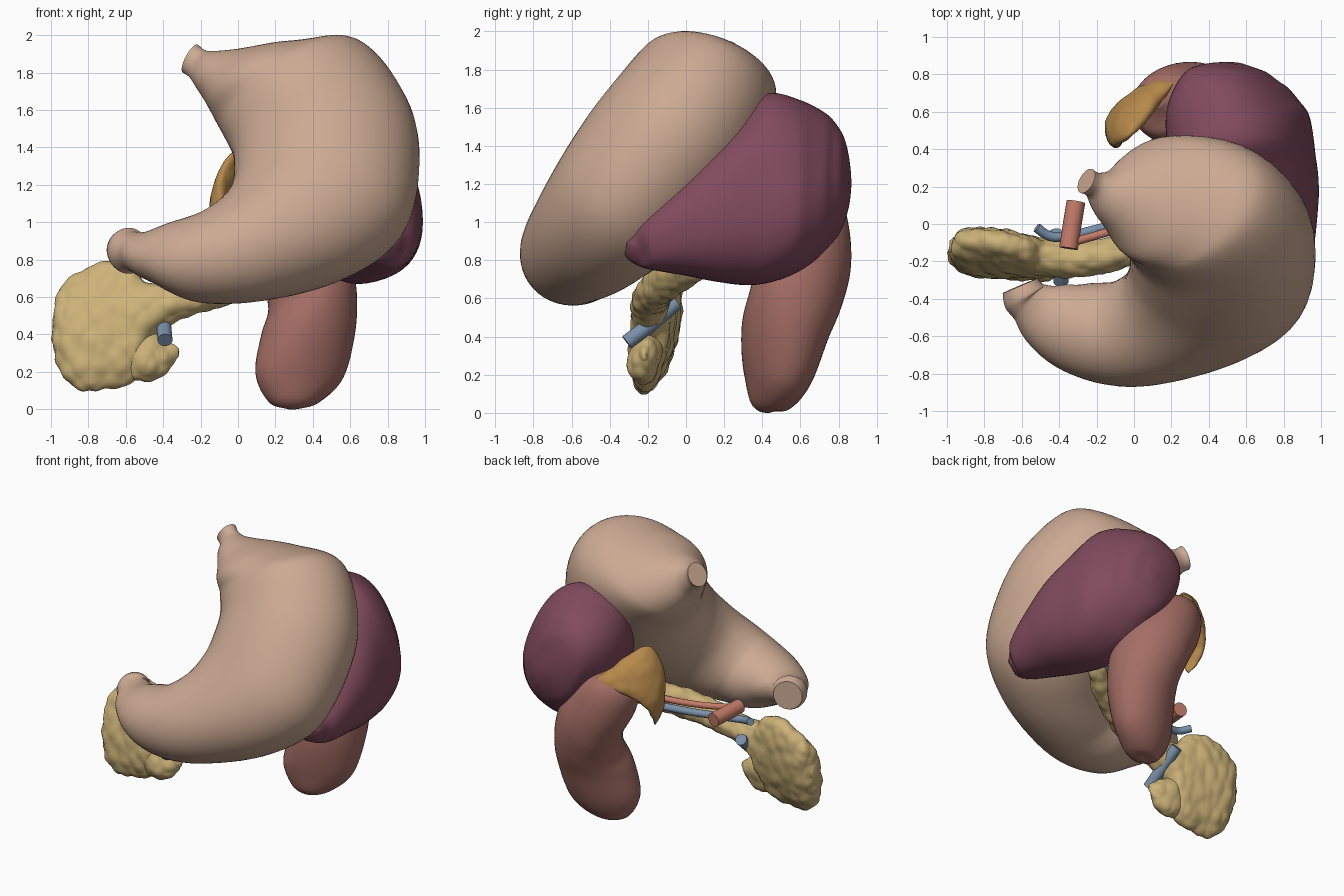
import bpy, bmesh, math
from mathutils import Vector, noise


def material(name, rgb):
    m = bpy.data.materials.new(name)
    m.diffuse_color = (*rgb, 1)
    return m


def catmull(a, b, c, d, t):
    return 0.5 * (2 * b + (c - a) * t + (2 * a - 5 * b + 4 * c - d) * t * t
                  + (3 * b - a - 3 * c + d) * t ** 3)


def loft(bm, rings, steps=8, sides=48, power=1.0):
    """Each ring is (edge point, opposite edge point, half depth)."""
    ctrl = [(Vector(l), Vector(g), b) for l, g, b in rings]
    ctrl = [ctrl[0]] + ctrl + [ctrl[-1]]
    samples = []
    for i in range(1, len(ctrl) - 2):
        for s in range(steps):
            samples.append([catmull(*[ctrl[i + k][j] for k in (-1, 0, 1, 2)], s / steps)
                            for j in range(3)])
    samples.append(list(ctrl[-1]))
    mids = [(l + g) / 2 for l, g, b in samples]
    loops = []
    for i, (l, g, b) in enumerate(samples):
        tangent = mids[min(i + 2, len(mids) - 1)] - mids[max(i - 2, 0)]
        u = (g - l) / 2
        v = tangent.cross(u).normalized() * max(b, 0.003)
        loop = []
        for k in range(sides):
            a = math.tau * k / sides
            c, s = math.cos(a), math.sin(a)
            c = math.copysign(abs(c) ** power, c)
            s = math.copysign(abs(s) ** power, s)
            loop.append(bm.verts.new(mids[i] + u * c + v * s))
        loops.append(loop)
    for p, q in zip(loops, loops[1:]):
        for k in range(sides):
            n = (k + 1) % sides
            bm.faces.new((p[k], p[n], q[n], q[k]))
    bm.faces.new(loops[0])
    bm.faces.new(loops[-1])


def finish(name, bm, mat, lumps=0.0, scale=12, angle=50):
    bmesh.ops.recalc_face_normals(bm, faces=bm.faces[:])
    bm.normal_update()
    if lumps:
        moves = [(v, v.normal * lumps * (0.5 - noise.voronoi(v.co * scale)[0][0]))
                 for v in bm.verts]
        for v, d in moves:
            v.co += d
    me = bpy.data.meshes.new(name)
    bm.to_mesh(me)
    bm.free()
    ob = bpy.data.objects.new(name, me)
    bpy.context.collection.objects.link(ob)
    me.materials.append(mat)
    bpy.ops.object.select_all(action='DESELECT')
    ob.select_set(True)
    bpy.context.view_layer.objects.active = ob
    bpy.ops.object.shade_smooth_by_angle(angle=math.radians(angle))
    return ob


def organ(name, rings, mat, power=1.0, **kw):
    bm = bmesh.new()
    loft(bm, rings, power=power)
    return finish(name, bm, mat, **kw)


def vessel(name, path, r, mat):
    pts = [Vector(p) for p in path]
    rings = []
    for i, p in enumerate(pts):
        t = (pts[min(i + 1, len(pts) - 1)] - pts[max(i - 1, 0)]).normalized()
        up = Vector((0, 0, 1))
        up = (up - t * up.dot(t)).normalized() * r
        rings.append((p - up, p + up, r))
    bm = bmesh.new()
    loft(bm, rings, sides=24)
    return finish(name, bm, mat)


tan = material("stomach_tan", (0.60, 0.40, 0.29))
plum = material("spleen_plum", (0.22, 0.07, 0.11))
brick = material("kidney_brown", (0.37, 0.155, 0.13))
yellow = material("pancreas_yellow", (0.61, 0.45, 0.19))
ochre = material("adrenal_ochre", (0.47, 0.25, 0.07))
red = material("artery_red", (0.55, 0.20, 0.14))
blue = material("vein_blue", (0.19, 0.28, 0.40))

# Stomach: rings fan from the gullet stub round the inner curve to the outlet
organ("stomach", [
    ((-.295, .23, 1.80), (-.215, .23, 1.95), .07),
    ((-.25, .21, 1.765), (-.16, .20, 1.915), .075),
    ((-.19, .16, 1.67), (-.03, .16, 1.92), .17),
    ((-.14, .10, 1.58), (.30, .16, 1.955), .33),
    ((-.08, .00, 1.48), (.67, .20, 1.93), .385),
    ((-.03, -.08, 1.38), (.91, .03, 1.63), .42),
    ((-.02, -.17, 1.29), (.97, -.19, 1.32), .42),
    ((-.03, -.29, 1.20), (.89, -.42, .98), .39),
    ((-.08, -.42, 1.12), (.58, -.57, .74), .34),
    ((-.20, -.54, 1.05), (.15, -.63, .59), .29),
    ((-.36, -.54, 1.00), (-.20, -.58, .57), .25),
    ((-.49, -.48, .95), (-.42, -.50, .67), .19),
    ((-.56, -.42, .95), (-.55, -.42, .735), .125),
    ((-.58, -.385, .97), (-.59, -.385, .725), .12),
    ((-.605, -.33, .955), (-.615, -.33, .75), .10),
], tan)

# Spleen: slices from the front tip to the rear
organ("spleen", [
    ((.80, -.29, .80), (.86, -.30, .89), .04),
    ((.77, -.22, .76), (.83, -.25, 1.02), .15),
    ((.74, 0, .72), (.74, -.02, 1.26), .25),
    ((.74, .20, .69), (.62, .18, 1.46), .31),
    ((.74, .40, .69), (.44, .38, 1.65), .35),
    ((.73, .58, .76), (.36, .58, 1.61), .34),
    ((.70, .73, .89), (.36, .75, 1.53), .26),
    ((.63, .82, 1.02), (.43, .83, 1.44), .17),
    ((.57, .86, 1.15), (.51, .86, 1.29), .04),
], plum, power=0.86)

# Kidney: bean with its notch facing the midline and forward
organ("kidney", [
    ((.27, .43, .0), (.31, .43, .0), .01),
    ((.17, .41, .04), (.43, .46, .035), .10),
    ((.10, .40, .20), (.56, .56, .17), .17),
    ((.15, .40, .42), (.61, .65, .45), .225),
    ((.22, .42, .58), (.57, .74, .65), .25),
    ((.19, .46, .75), (.49, .79, .85), .255),
    ((.06, .50, .92), (.39, .78, 1.03), .22),
    ((.01, .55, 1.08), (.28, .75, 1.16), .15),
    ((.11, .64, 1.20), (.15, .65, 1.21), .02),
], brick)

# Adrenal gland: leaf draped over the kidney's upper inner side
organ("adrenal_gland", [
    ((.20, .77, 1.14), (.21, .75, 1.18), .01),
    ((.16, .77, 1.09), (.14, .67, 1.25), .04),
    ((.05, .73, 1.10), (.06, .56, 1.33), .05),
    ((-.04, .67, 1.05), (-.03, .47, 1.37), .05),
    ((-.11, .60, .96), (-.09, .42, 1.24), .05),
    ((-.11, .53, .86), (-.09, .41, 1.04), .04),
    ((-.08, .48, .80), (-.07, .46, .83), .01),
], ochre, lumps=0.012, scale=12)

# Pancreas: broad head, narrowing body and tail, hooked lower lobe
bm = bmesh.new()
loft(bm, [
    ((-.985, -.14, .36), (-.985, -.11, .50), .03),
    ((-.95, -.18, .20), (-.96, -.09, .63), .08),
    ((-.86, -.22, .11), (-.89, -.08, .71), .11),
    ((-.72, -.23, .11), (-.72, -.09, .79), .115),
    ((-.56, -.23, .15), (-.57, -.13, .76), .11),
    ((-.44, -.21, .40), (-.47, -.16, .68), .10),
    ((-.25, -.20, .50), (-.28, -.17, .69), .095),
    ((0, -.14, .57), (-.02, -.12, .78), .09),
    ((.25, -.01, .65), (.22, -.01, .86), .085),
    ((.44, .13, .75), (.42, .13, .91), .07),
    ((.52, .19, .83), (.52, .19, .87), .01),
], steps=14, sides=72)
loft(bm, [
    ((-.72, -.20, .22), (-.72, -.20, .30), .02),
    ((-.52, -.24, .15), (-.52, -.19, .42), .085),
    ((-.40, -.23, .18), (-.41, -.19, .39), .065),
    ((-.32, -.22, .28), (-.32, -.22, .32), .01),
], steps=14, sides=48)
finish("pancreas", bm, yellow, lumps=0.022, scale=12, angle=60)

# Vessels: trunk artery stub, artery and vein to the spleen, lower vein
vessel("trunk_artery", [(-.31, .12, .76), (-.33, 0, .77), (-.35, -.13, .78)], .05, red)
vessel("spleen_artery", [(-.34, -.10, .78), (-.10, -.03, .76), (.20, .08, .79), (.52, .22, .92)], .022, red)
vessel("spleen_vein", [(-.52, -.02, .75), (-.42, -.07, .72), (-.20, -.03, .71), (0, .04, .72),
                       (.25, .12, .75), (.52, .24, .87)], .026, blue)
vessel("lower_vein", [(-.39, -.31, .37), (-.40, -.18, .47), (-.42, -.05, .58)], .04, blue)
